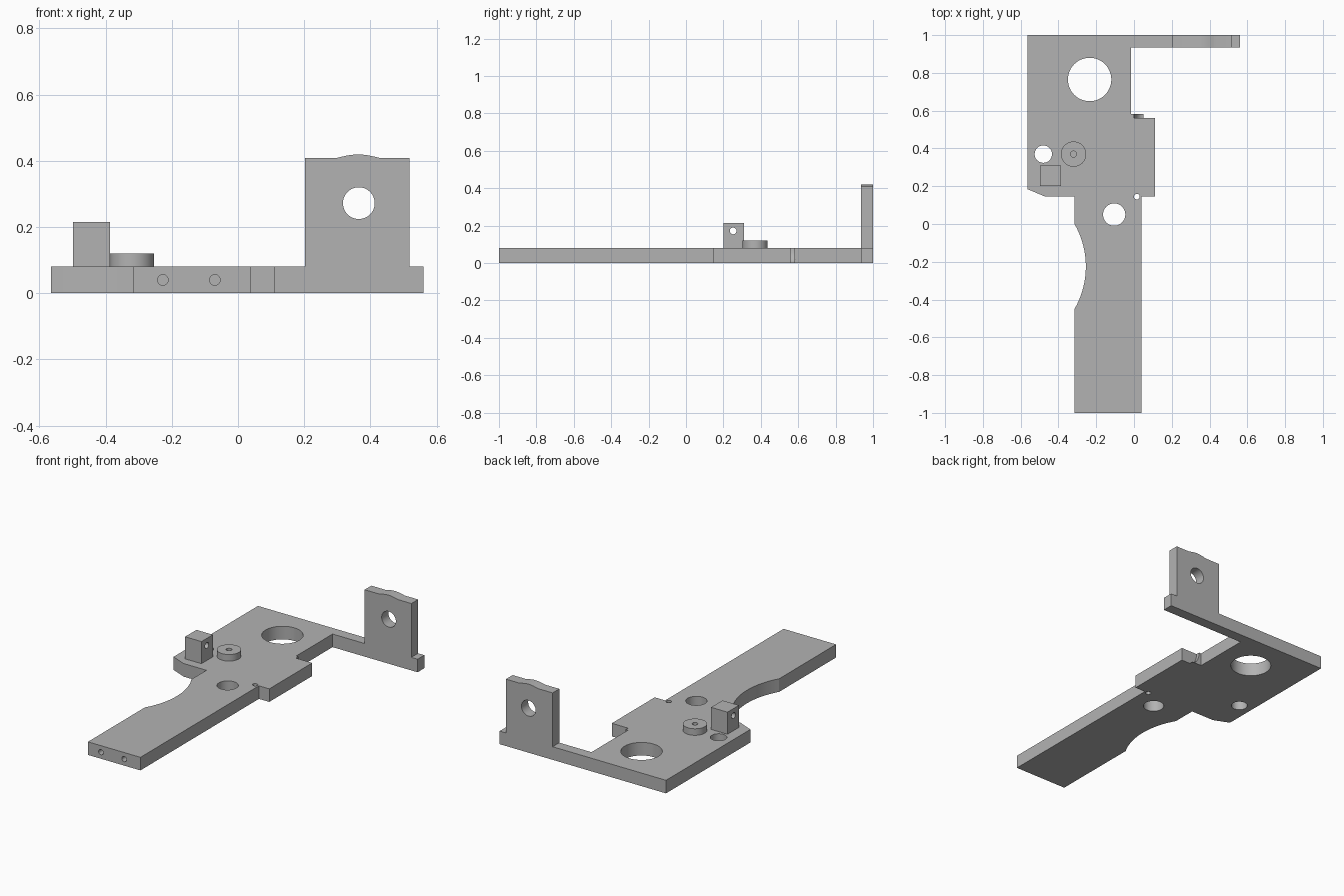
import bpy, bmesh, math
from mathutils import Vector

default = bpy.data.objects.get("Cube")
if default:
    bpy.data.objects.remove(default, do_unlink=True)

GREY = (0.45, 0.45, 0.45, 1)
metal = bpy.data.materials.new("plain grey")
metal.use_nodes = True
metal.diffuse_color = GREY
metal.node_tree.nodes["Principled BSDF"].inputs["Base Color"].default_value = GREY

T = 0.08  # plate thickness


def prism(name, outline, axis, lo, hi):
    """Extrude a 2D outline along an axis; outline is in the other two axes, in order."""
    def place(a, b, c):
        return {"x": (c, a, b), "y": (a, c, b), "z": (a, b, c)}[axis]
    bm = bmesh.new()
    face = bm.faces.new([bm.verts.new(place(a, b, lo)) for a, b in outline])
    new = bmesh.ops.extrude_face_region(bm, geom=[face])["geom"]
    shift = Vector(place(0, 0, hi - lo))
    bmesh.ops.translate(bm, vec=shift, verts=[v for v in new if isinstance(v, bmesh.types.BMVert)])
    bmesh.ops.recalc_face_normals(bm, faces=bm.faces)
    mesh = bpy.data.meshes.new(name)
    bm.to_mesh(mesh)
    bm.free()
    mesh.materials.append(metal)
    obj = bpy.data.objects.new(name, mesh)
    bpy.context.collection.objects.link(obj)
    return obj


def circle(a, b, r, n=48):
    return [(a + r * math.cos(math.tau * i / n), b + r * math.sin(math.tau * i / n))
            for i in range(n)]


def rect(a0, b0, a1, b1):
    return [(a0, b0), (a1, b0), (a1, b1), (a0, b1)]


def finish(obj, holes=()):
    """Drill round holes (a, b, radius, axis, from, to), then shade the curves smooth."""
    bpy.ops.object.select_all(action="DESELECT")
    bpy.context.view_layer.objects.active = obj
    obj.select_set(True)
    for a, b, r, axis, lo, hi in holes:
        cutter = prism("drill", circle(a, b, r), axis, lo, hi)
        cutter.hide_render = True
        mod = obj.modifiers.new("hole", "BOOLEAN")
        mod.operation, mod.solver, mod.object = "DIFFERENCE", "EXACT", cutter
        bpy.ops.object.modifier_apply(modifier=mod.name)
        bpy.data.objects.remove(cutter, do_unlink=True)
    bpy.ops.object.shade_smooth_by_angle(angle=math.radians(25))


# Base plate: handle with a curved scoop, wide body and a thin side arm
R, half = 0.452, 0.521
scoop = [(-0.707 + R * math.cos(t), -0.225 + R * math.sin(t))
         for t in (half * (i / 12 - 1) for i in range(25))]
outline = [(-0.315, -1)] + [(0.04, -1), (0.04, 0.145), (0.11, 0.145), (0.11, 0.56),
          (-0.015, 0.56), (-0.015, 0.935), (0.56, 0.935), (0.56, 1), (-0.565, 1),
          (-0.565, 0.185), (-0.47, 0.145), (-0.315, 0.145)] + scoop[::-1]
plate = prism("base_plate", outline, "z", 0, T)
finish(plate, [(-0.235, 0.765, 0.115, "z", -1, 1),
               (-0.48, 0.37, 0.046, "z", -1, 1),
               (-0.105, 0.05, 0.059, "z", -1, 1),
               (0.015, 0.145, 0.015, "z", -1, 1),
               (-0.227, 0.04, 0.016, "y", -1.1, -0.85),
               (-0.07, 0.04, 0.016, "y", -1.1, -0.85)])

# Small curved ramp in the inner corner
curve = [(0.05 - 0.05 * math.sin(t), T - T * math.cos(t))
         for t in (math.pi / 2 * i / 8 for i in range(9))]
finish(prism("corner_ramp", [(-0.015, 0)] + curve + [(-0.015, T)], "y", 0.56, 0.583))

# Upright tab on the arm, with a gentle bump on its top edge
bump = [(0.3 + 0.126 * i / 16, 0.409 + 0.01 * math.sin(math.pi * i / 16)) for i in range(17)]
tab = prism("upright_tab", [(0.518, T), (0.518, 0.409)] + bump[::-1] + [(0.202, 0.409), (0.202, T)],
            "y", 0.935, 1)
finish(tab, [(0.365, 0.272, 0.048, "y", 0.5, 1.5)])

# Square post with a cross hole
post = prism("square_post", rect(-0.498, 0.2, -0.387, 0.31), "z", T, 0.215)
finish(post, [(0.252, 0.172, 0.018, "x", -1, 1)])

# Round boss with a centre hole
boss = prism("round_boss", circle(-0.32, 0.37, 0.067), "z", T, 0.12)
finish(boss, [(-0.32, 0.37, 0.016, "z", 0, 1)])
